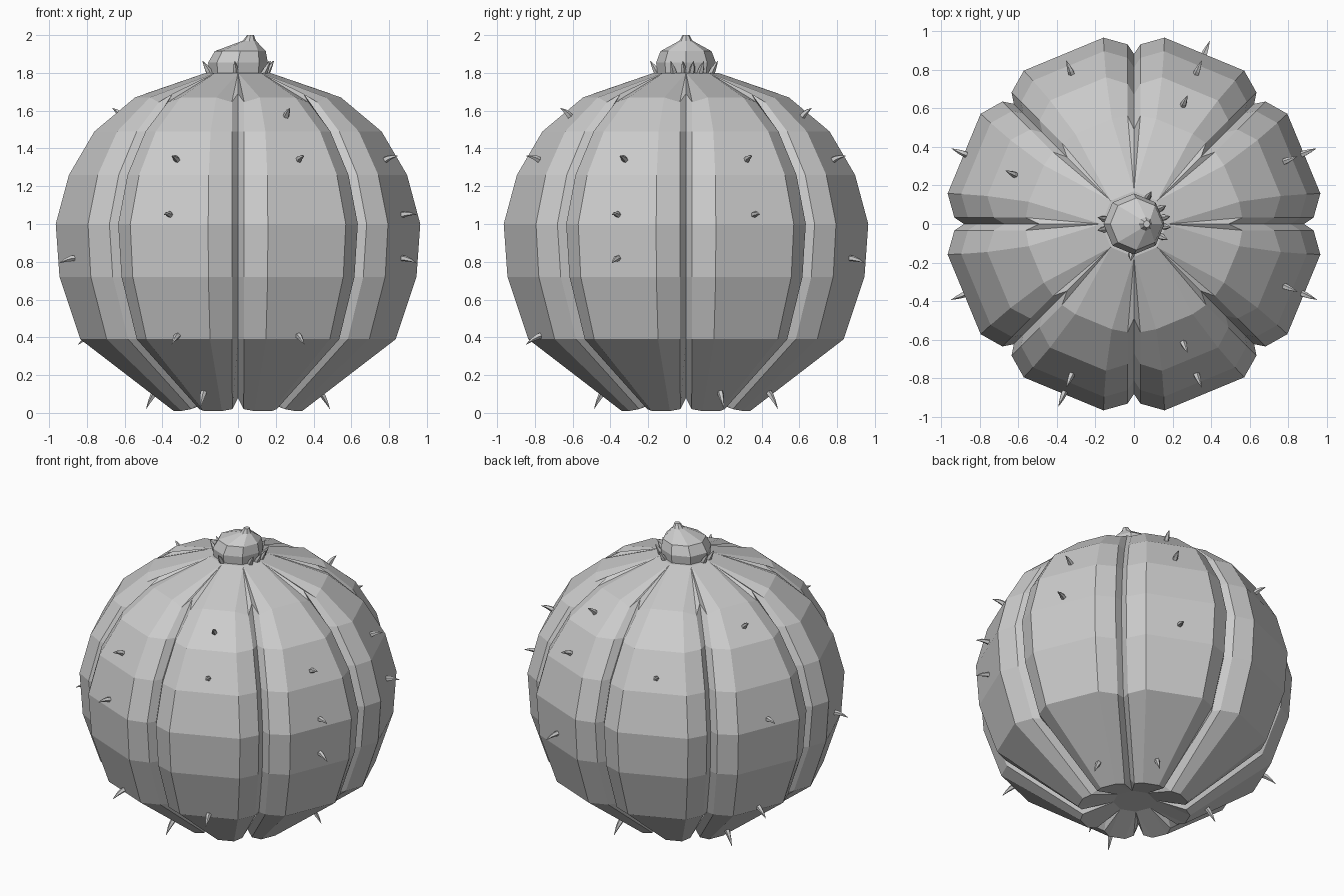
import bpy, bmesh, math
from mathutils import Vector, Matrix

if "Cube" in bpy.data.objects:
    bpy.data.objects.remove(bpy.data.objects["Cube"])

S, C = math.sin(math.pi / 8), math.cos(math.pi / 8)


def make(name, bm):
    bmesh.ops.recalc_face_normals(bm, faces=bm.faces)
    me = bpy.data.meshes.new(name)
    bm.to_mesh(me)
    bm.free()
    ob = bpy.data.objects.new(name, me)
    bpy.context.collection.objects.link(ob)
    return ob


def skin(bm, rings):
    """Join equal-length vertex rings into a tube."""
    n = len(rings[0])
    for a, b in zip(rings, rings[1:]):
        for i in range(n):
            j = (i + 1) % n
            bm.faces.new((a[i], a[j], b[j], b[i]))


# ribbed body: rib corner (out, side, z), groove lip (out, side, z), groove floor (out, z)
profile = [
    ((0.34, 0.085, 0.01), (0.32, 0.03, 0.02), (0.27, 0.08)),
    ((0.835, 0.148, 0.39), (0.79, 0.032, 0.39), (0.745, 0.39)),
    ((0.945, 0.157, 0.72), (0.905, 0.033, 0.72), (0.86, 0.72)),
    ((0.965, 0.158, 1.00), (0.93, 0.033, 1.00), (0.88, 1.00)),
    ((0.895, 0.155, 1.26), (0.86, 0.033, 1.26), (0.81, 1.26)),
    ((0.76, 0.145, 1.49), (0.725, 0.033, 1.49), (0.67, 1.49)),
    ((0.545, 0.115, 1.67), (0.56, 0.033, 1.645), (0.49, 1.69)),
]
bm = bmesh.new()
rings = []
for rib, lip, floor in profile:
    ring = []
    for k in range(8):
        rot = Matrix.Rotation(k * math.pi / 4, 3, 'Z')
        for p in ((rib[0], -rib[1], rib[2]), (lip[0], -lip[1], lip[2]), (floor[0], 0, floor[1]), lip, rib):
            ring.append(bm.verts.new(rot @ Vector(p)))
    rings.append(ring)
skin(bm, rings)
# crown fan and recessed underside
for ring, r, z in ((rings[-1], 0.17, 1.80), (rings[0], 0.13, 0.08)):
    inner = [bm.verts.new((r * math.cos(k * math.pi / 4), r * math.sin(k * math.pi / 4), z)) for k in range(8)]
    bm.faces.new(inner)
    for k in range(8):
        for i in range(4):
            bm.faces.new((ring[5 * k + i], ring[5 * k + i + 1], inner[k]))
        n = (k + 1) % 8
        bm.faces.new((ring[5 * k + 4], ring[5 * n], inner[n], inner[k]))
make("cactus_body", bm)

# bud on the crown: radius, height, sideways lean
bm = bmesh.new()
rings = []
for r, z, x in ((0.15, 1.79, 0), (0.158, 1.855, 0), (0.135, 1.915, 0.012), (0.035, 1.97, 0.06), (0.018, 2.0, 0.066)):
    rings.append([bm.verts.new((x + r * math.cos(k * math.pi / 4), r * math.sin(k * math.pi / 4), z)) for k in range(8)])
skin(bm, rings)
bm.faces.new(rings[0])
bm.faces.new(rings[-1])
make("flower_bud", bm)


def thorn(bm, base, direction, bend, length, radius):
    """Curved tapering five-sided spine."""
    d = direction.normalized()
    q = d.to_track_quat('Z', 'Y')
    rings = []
    for t, w in ((-0.2, 1), (0.25, 0.85), (0.6, 0.55), (1, 0.06)):
        c = base + d * t * length + bend * t * t * length
        rings.append([bm.verts.new(c + q @ Vector((math.cos(i * math.tau / 5), math.sin(i * math.tau / 5), 0)) * radius * w)
                      for i in range(5)])
    skin(bm, rings)
    bm.faces.new(rings[0])
    bm.faces.new(rings[-1])


# spines on rib centres: height -> rib numbers (anticlockwise from +x)
spines = {1.57: (1, 3, 6), 1.34: (0, 1, 2, 5, 6, 7), 1.05: (0, 3, 5, 7),
          0.82: (1, 4, 7), 0.41: (3, 5, 6), 0.11: (0, 1, 3, 5)}
mid = [(p[0][0] * C + p[0][1] * S, p[0][2]) for p in profile]
bm = bmesh.new()
for z, ribs in spines.items():
    for (r0, z0), (r1, z1) in zip(mid, mid[1:]):
        if z0 <= z <= z1:
            r = r0 + (r1 - r0) * (z - z0) / (z1 - z0)
            nr, nz = z1 - z0, r0 - r1
    for k in ribs:
        a = math.pi / 8 + k * math.pi / 4
        out = Vector((math.cos(a), math.sin(a), 0))
        d = out * nr + Vector((0, 0, nz))
        thorn(bm, out * r + Vector((0, 0, z)), d, Vector((0, 0, -0.25)), 0.085, 0.018)
make("body_spines", bm)

# small spines around the bud base, by angle
bm = bmesh.new()
for deg in (-25, -5, 12, 30, 62, 170, 190, 265):
    a = math.radians(deg)
    out = Vector((math.cos(a), math.sin(a), 0))
    thorn(bm, out * 0.155 + Vector((0, 0, 1.805)), out * 0.5 + Vector((0, 0, 1)), out * 0.1, 0.065, 0.018)
make("bud_spines", bm)
